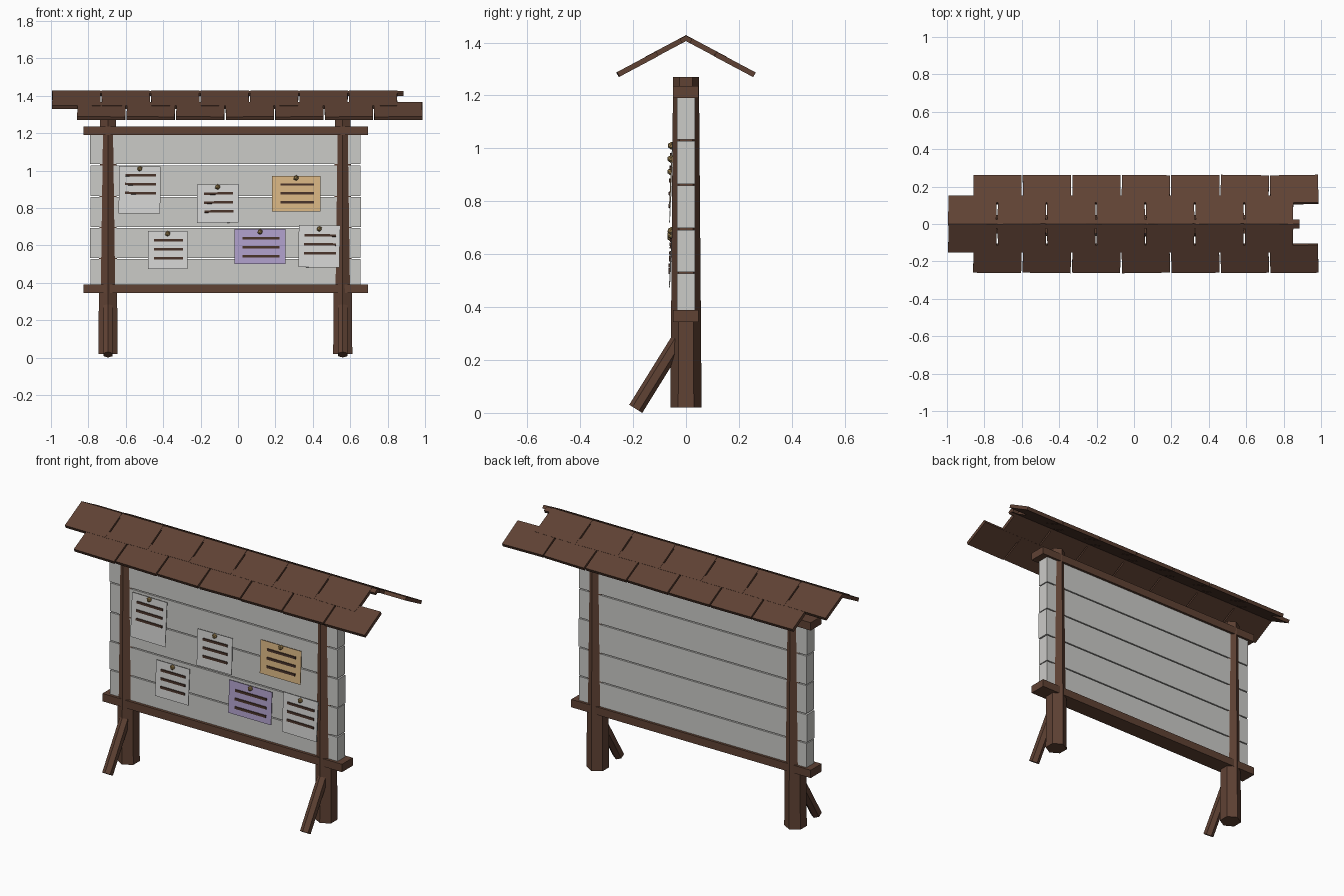
import bpy, bmesh, math, random
from mathutils import Matrix, Vector

if "Cube" in bpy.data.objects:
    bpy.data.objects.remove(bpy.data.objects["Cube"])

random.seed(4)
T, R = Matrix.Translation, Matrix.Rotation


def material(name, rgb):
    m = bpy.data.materials.new(name)
    m.diffuse_color = (*rgb, 1)
    m.use_nodes = True
    m.node_tree.nodes["Principled BSDF"].inputs["Base Color"].default_value = m.diffuse_color
    return m


WOOD = material("brown wood", (0.115, 0.054, 0.034))
BOARD = material("pale grey board", (0.60, 0.595, 0.575))
PAPER = material("white paper", (0.66, 0.66, 0.65))
TAN = material("tan paper", (0.70, 0.47, 0.23))
PURPLE = material("lilac paper", (0.43, 0.35, 0.60))
INK = material("dark ink", (0.065, 0.032, 0.022))
BRASS = material("brass", (0.33, 0.22, 0.08))


def finish(name, bm, mat):
    bmesh.ops.recalc_face_normals(bm, faces=bm.faces)
    me = bpy.data.meshes.new(name)
    bm.to_mesh(me)
    bm.free()
    me.materials.append(mat)
    ob = bpy.data.objects.new(name, me)
    bpy.context.collection.objects.link(ob)
    return ob


def add_box(bm, size, mtx):
    bmesh.ops.create_cube(bm, size=1, matrix=mtx @ Matrix.Diagonal((*size, 1)))


def box(name, size, mtx, mat):
    bm = bmesh.new()
    add_box(bm, size, mtx)
    return finish(name, bm, mat)


def hex_beam(name, a, b, r1, r2, mat):
    """Six-sided beam lying in a yz plane, with corners facing front and back."""
    a, b = Vector(a), Vector(b)
    d = b - a
    tilt = -math.atan2(d.y, d.z)
    bm = bmesh.new()
    bmesh.ops.create_cone(bm, cap_ends=True, segments=6, radius1=r1, radius2=r2,
                          depth=d.length)
    ang = min((math.atan2(v.co.y, v.co.x) % (math.pi / 3)) for v in bm.verts)
    bm.transform(T((a + b) / 2) @ R(tilt, 4, 'X') @ R(math.pi / 2 - ang, 4, 'Z'))
    return finish(name, bm, mat)


# posts and their front braces
for side, x in (("left", -0.695), ("right", 0.56)):
    hex_beam(side + "_post", (x, 0, 0.02), (x, 0, 1.27), 0.059, 0.049, WOOD)
    hex_beam(side + "_brace", (x, -0.19, 0.0153), (x, -0.03, 0.273), 0.029, 0.029, WOOD)

# rails
for name, z in (("bottom_rail", 0.367), ("top_rail", 1.213)):
    box(name, (1.52, 0.098, 0.045), T((-0.065, -0.001, z)), WOOD)

# horizontal boards with narrow gaps
cuts = [0.383, 0.53, 0.695, 0.862, 1.031, 1.195]
for i, (z0, z1) in enumerate(zip(cuts, cuts[1:])):
    dx = random.uniform(-0.005, 0.005)
    box(f"board_{i + 1}", (1.445, 0.068, z1 - z0 - 0.006),
        T((-0.064 + dx, 0, (z0 + z1) / 2)), BOARD)

# notices: centre x, bottom z, top z, width, pin z, line length, roll, colour
notices = [
    (-0.526, 0.770, 1.022, 0.222, 1.010, 0.165, 0.01, PAPER),
    (-0.108, 0.720, 0.926, 0.222, 0.912, 0.155, -0.01, PAPER),
    (0.311, 0.781, 0.970, 0.258, 0.960, 0.180, 0.0, TAN),
    (-0.376, 0.473, 0.677, 0.212, 0.662, 0.155, 0.0, PAPER),
    (0.118, 0.500, 0.686, 0.272, 0.672, 0.198, 0.0, PURPLE),
    (0.434, 0.482, 0.707, 0.220, 0.688, 0.170, 0.01, PAPER),
]
for i, (x, z0, z1, w, pz, ll, roll, mat) in enumerate(notices, 1):
    zc = (z0 + z1) / 2
    frame = T((x, -0.057, zc)) @ R(-0.05, 4, 'X') @ R(roll, 4, 'Y')
    box(f"notice_{i}", (w, 0.003, z1 - z0), frame, mat)
    bm = bmesh.new()
    for k in range(3):
        add_box(bm, (ll, 0.006, 0.013),
                frame @ T((0.005, -0.004, pz - zc - 0.035 - 0.048 * k)))
    finish(f"notice_lines_{i}", bm, INK)
    bm = bmesh.new()
    bmesh.ops.create_icosphere(bm, subdivisions=1, radius=0.015,
                               matrix=frame @ T((0, -0.004, pz - zc)))
    finish(f"pin_{i}", bm, BRASS)

# roof: two staggered rows of shingles on each slope
SLOPE = math.radians(28)
APEX, THICK = 1.428, 0.02
for side, spin in (("front", math.pi), ("back", 0)):
    # local frame: y runs down the slope, z is the outward normal
    slope = T((0, 0, APEX)) @ R(spin, 4, 'Z') @ R(-SLOPE, 4, 'X')
    flip = -1 if spin else 1
    for row, x0, s0, s1, lift in (("upper", -0.997, 0.0, 0.172, 0.0),
                                  ("lower", -0.863, 0.130, 0.297, -0.001)):
        bm = bmesh.new()
        for k in range(7):
            cx = flip * (x0 + 0.1325 + 0.2645 * k)
            turn = random.uniform(-0.018, 0.018)
            add_box(bm, (0.257, s1 - s0, THICK),
                    slope @ T((cx, (s0 + s1) / 2, lift - THICK / 2)) @ R(turn, 4, 'Z'))
        finish(f"{side}_{row}_shingles", bm, WOOD)
    # ridge strip just under the shingle tops
    box(f"{side}_ridge_strip", (1.75, 0.028, 0.018),
        slope @ T((flip * 0.01, 0.014, -0.011)), WOOD)
